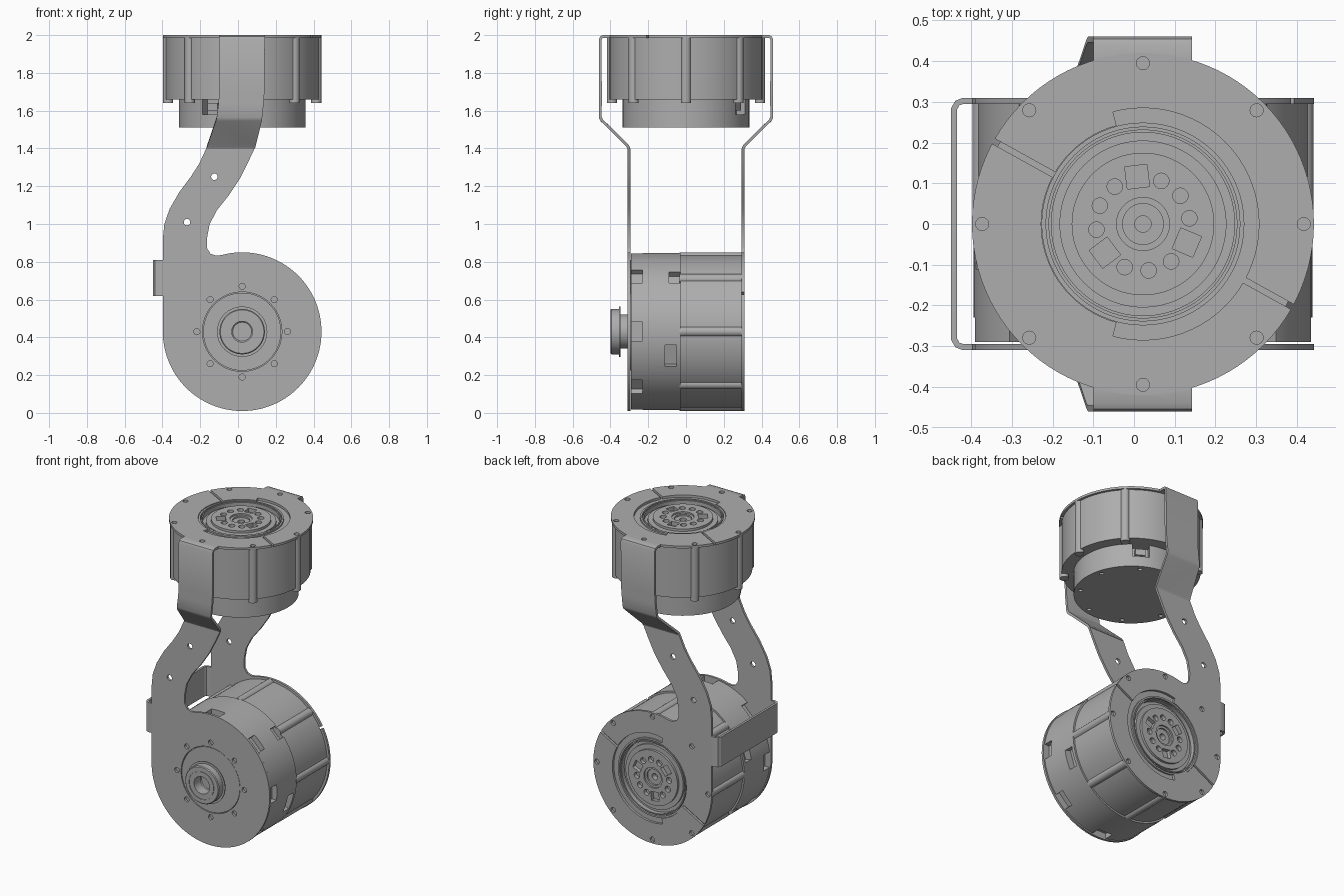
import bpy, bmesh
from math import pi, sin, cos, radians
from mathutils import Matrix, Vector

if "Cube" in bpy.data.objects:
    bpy.data.objects.remove(bpy.data.objects["Cube"])

grey = bpy.data.materials.new("machined_grey")
grey.use_nodes = True
COLOUR = (0.42, 0.42, 0.42, 1)
grey.diffuse_color = COLOUR
grey.node_tree.nodes["Principled BSDF"].inputs["Base Color"].default_value = COLOUR

T = 0.015            # sheet thickness
CX, CZ, R = 0.022, 0.43, 0.42
TOP = Matrix.Translation((CX, 0, 2.0))
BACK = Matrix.Translation((CX, 0.31, CZ)) @ Matrix.Rotation(-pi / 2, 4, 'X')
FRONT = Matrix.Translation((CX, -0.31, CZ)) @ Matrix.Rotation(pi / 2, 4, 'X')
EIGHT = [i * 45 for i in range(8)]


def make(name, bm, matrix=None):
    if matrix:
        bm.transform(matrix)
    bmesh.ops.recalc_face_normals(bm, faces=bm.faces)
    mesh = bpy.data.meshes.new(name)
    bm.to_mesh(mesh)
    bm.free()
    obj = bpy.data.objects.new(name, mesh)
    bpy.context.collection.objects.link(obj)
    mesh.materials.append(grey)
    return obj


def bake(obj):
    deps = bpy.context.evaluated_depsgraph_get()
    mesh = bpy.data.meshes.new_from_object(obj.evaluated_get(deps))
    obj.modifiers.clear()
    obj.data = mesh


def cut(obj, bm, matrix=None):
    cutter = make("cutter", bm, matrix)
    cutter.hide_render = True
    mod = obj.modifiers.new("cut", 'BOOLEAN')
    mod.operation, mod.solver, mod.object = 'DIFFERENCE', 'EXACT', cutter
    mod.use_self = True
    bpy.context.view_layer.update()
    bake(obj)
    bpy.data.objects.remove(cutter)


def solidify(obj):
    mod = obj.modifiers.new("sheet", 'SOLIDIFY')
    mod.thickness, mod.offset = T, 0
    bpy.context.view_layer.update()
    bake(obj)


def lathe(profile):
    bm = bmesh.new()
    verts = [bm.verts.new((r, 0, z)) for r, z in profile]
    edges = [bm.edges.new(p) for p in zip(verts, verts[1:])]
    bmesh.ops.spin(bm, geom=verts + edges, cent=(0, 0, 0), axis=(0, 0, 1),
                   angle=2 * pi, steps=96, use_duplicate=False)
    bmesh.ops.remove_doubles(bm, verts=bm.verts, dist=1e-5)
    return bm


def cyl(bm, r, x, y, z0, z1):
    bmesh.ops.create_cone(bm, cap_ends=True, segments=96 if r > 0.1 else 24, radius1=r,
                          radius2=r, depth=z1 - z0,
                          matrix=Matrix.Translation((x, y, (z0 + z1) / 2)))


def ring(bm, r, radius, angles, z0, z1):
    for a in angles:
        cyl(bm, r, radius * cos(radians(a)), radius * sin(radians(a)), z0, z1)


def box(bm, angle, radius, size, z):
    m = Matrix.Rotation(radians(angle), 4, 'Z') @ Matrix.Translation((radius, 0, z))
    bmesh.ops.create_cube(bm, size=1, matrix=m @ Matrix.Diagonal((*size, 1)))


def prism(points, direction):
    bm = bmesh.new()
    face = bm.faces.new([bm.verts.new(p) for p in points])
    ext = bmesh.ops.extrude_face_region(bm, geom=[face])
    moved = [v for v in ext['geom'] if isinstance(v, bmesh.types.BMVert)]
    bmesh.ops.translate(bm, verts=moved, vec=Vector(direction))
    return bm


def strip(rows):
    bm = bmesh.new()
    pairs = [[bm.verts.new(p) for p in row] for row in rows]
    for (a, b), (c, d) in zip(pairs, pairs[1:]):
        bm.faces.new((a, b, d, c))
    return bm


def mounting_cuts(obj, matrix):
    # screw holes, central opening, wide half step and the two split slots
    bm = bmesh.new()
    ring(bm, 0.016, 0.395, EIGHT, -0.03, 0.02)
    cyl(bm, 0.25, 0, 0, -0.03, 0.02)
    cut(obj, bm, matrix)
    arc = [radians(-105 + 5 * i) for i in range(43)]
    points = [(0.285 * cos(a), 0.285 * sin(a), -0.03) for a in arc]
    points += [(0.24 * cos(a), 0.24 * sin(a), -0.03) for a in reversed(arc)]
    cut(obj, prism(points, (0, 0, 0.05)), matrix)
    bm = bmesh.new()
    for a in (151, 331):
        box(bm, a, 0.345, (0.2, 0.014, 0.05), -0.005)
    cut(obj, bm, matrix)


# Motors: output face at local z = 0, body below
OUTPUT = [(0, -.06), (.02, -.06), (.02, -.025), (.05, -.025), (.05, -.015), (.065, -.015),
          (.065, -.005), (.175, -.005), (.175, -.02), (.205, -.02), (.205, -.035),
          (.225, -.035), (.225, -.008), (.232, -.008), (.232, -.03), (.238, -.03),
          (.238, -.005), (.249, -.005), (.249, -T), (.405, -T), (.405, -.34)]


def motor(name, matrix, tail, boss_end):
    body = make(name + "_motor", lathe(OUTPUT + tail))
    bm = bmesh.new()
    bolts = [a + k for k in (7, 127, 247) for a in (0, 30, 60)]
    ring(bm, 0.019, 0.115, bolts, -0.03, 0.01)
    for a in (97, 217, 337):
        box(bm, a, 0.117, (0.055, 0.055, 0.04), -0.01)
    cut(body, bm)
    bm = bmesh.new()
    ring(bm, 0.027, 0.392, EIGHT, boss_end, -T)
    make(name + "_screw_bosses", bm, matrix)
    return body


upper = motor("upper", TOP, [(.335, -.34), (.335, -.488), (0, -.488)], -0.36)
bm = bmesh.new()
for a in (60, 240):
    box(bm, a, 0.33, (0.1, 0.1, 0.08), -0.38)
ring(bm, 0.013, 0.3, [a + 15 for a in EIGHT], -0.5, -0.475)
cut(upper, bm)
upper.data.transform(TOP)

lower = motor("lower", BACK, [(.416, -.34), (.416, -.6), (0, -.6)], -0.345)
bm = bmesh.new()
for a in EIGHT:
    box(bm, a, 0.415, (0.07, 0.1, 0.06), -0.57)
for a in (18, 198):
    box(bm, a, 0.415, (0.09, 0.12, 0.06), -0.39)
for a in (-44, 136):
    box(bm, a, 0.415, (0.07, 0.08, 0.06), -0.37)
cut(lower, bm)
lower.data.transform(BACK)

# Connectors set in the upper motor cap notches
bm = bmesh.new()
for a in (60, 240):
    box(bm, a, 0.295, (0.04, 0.06, 0.04), -0.38)
make("cap_connectors", bm, TOP)

# Top mounting plate
bm = bmesh.new()
cyl(bm, R, 0, 0, -T, 0)
top_plate = make("top_plate", bm, TOP)
mounting_cuts(top_plate, TOP)

# Side plates: round foot with an S-shaped neck
LEFT = [(-.168, 1.40), (-.205, 1.32), (-.25, 1.25), (-.31, 1.17), (-.362, 1.08),
        (-.39, 1.0), (-.398, .92)]
RIGHT = [(-.115, .832), (-.145, .842), (-.163, .87), (-.165, .92), (-.15, 1.0),
         (-.11, 1.075), (-.05, 1.15), (.01, 1.24), (.055, 1.33), (.088, 1.40)]
FOOT = [(CX + R * cos(radians(a)), CZ + R * sin(radians(a))) for a in range(180, 466, 3)]
# Arm rows: distance out, height, left edge, right edge
ARM = [(.402, 1.9925, -.1, .142), (.438, 1.9925, -.1, .142), (.449, 1.988, -.1, .142),
       (.4535, 1.977, -.1, .142), (.4535, 1.7, -.1, .14), (.4535, 1.64, -.103, .136),
       (.4535, 1.565, -.113, .128), (.447, 1.55, -.117, .126), (.31, 1.415, -.163, .093),
       (.3025, 1.40, -.168, .088)]

for name, s in (("front", -1), ("back", 1)):
    outline = [(x, s * 0.31, z) for x, z in LEFT + FOOT + RIGHT]
    plate = make(name + "_side_plate", prism(outline, (0, -s * T, 0)))
    bm = bmesh.new()
    for x, z in ((-.125, 1.25), (-.27, 1.01)):
        cyl(bm, 0.017, x - CX, s * (CZ - z), -0.05, 0.05)
    if s < 0:
        bm.transform(Matrix.Diagonal((1, 1, -1, 1)))
        cyl(bm, 0.21, 0, 0, -0.05, 0.05)
        ring(bm, 0.016, 0.24, EIGHT, -0.05, 0.05)
        cut(plate, bm, FRONT)
    else:
        cut(plate, bm, BACK)
        mounting_cuts(plate, BACK)
    arm = make(name + "_bent_arm", strip([((l, s * y, z), (r, s * y, z))
                                          for y, z, l, r in ARM]))
    solidify(arm)
    bm = bmesh.new()
    cyl(bm, 0.016, 0, s * 0.395, -0.03, 0.02)
    cut(arm, bm, TOP)

# Front bearing hub
make("front_hub", lathe([(0, .02), (.05, .02), (.055, .025), (.055, .09), (.085, .09),
                         (.085, .087), (.09, .087), (.09, .09), (.115, .09), (.12, .085),
                         (.12, .045), (.133, .045), (.133, .038), (.09, .038),
                         (.09, -.003), (.206, -.003), (.206, -.02), (0, -.02)]), FRONT)

# Side bridge joining the two plates
half = [(-.385, .3025), (-.42, .3025), (-.434, .297), (-.442, .283)]
path = half + [(x, -y) for x, y in reversed(half)]
bridge = make("side_bridge", strip([((x, y, .62), (x, y, .81)) for x, y in path]))
solidify(bridge)

# Smooth round walls, keep edges crisp
bpy.ops.object.select_all(action='DESELECT')
for obj in bpy.context.collection.objects:
    if obj.type == 'MESH' and grey.name in obj.data.materials:
        obj.select_set(True)
        bpy.context.view_layer.objects.active = obj
bpy.ops.object.shade_smooth_by_angle(angle=radians(25))
